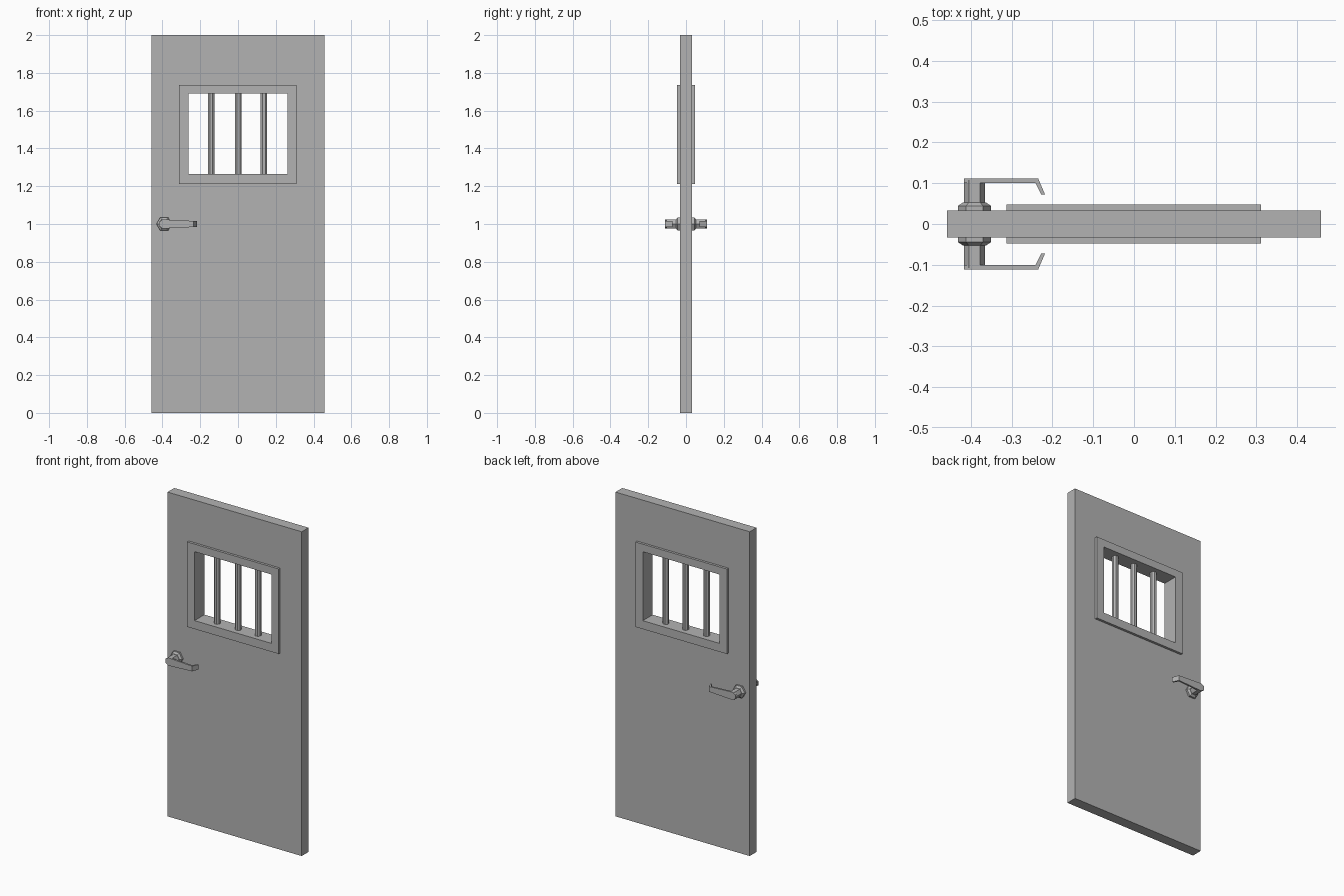
import bpy, bmesh, math
from mathutils import Matrix, Vector

cube = bpy.data.objects.get("Cube")
if cube:
    bpy.data.objects.remove(cube, do_unlink=True)

grey = bpy.data.materials.new("grey metal")
grey.use_nodes = True
colour = (0.45, 0.45, 0.45, 1)
grey.diffuse_color = colour
grey.node_tree.nodes["Principled BSDF"].inputs["Base Color"].default_value = colour


def finish(name, bm):
    bmesh.ops.recalc_face_normals(bm, faces=bm.faces)
    mesh = bpy.data.meshes.new(name)
    bm.to_mesh(mesh)
    bm.free()
    mesh.materials.append(grey)
    obj = bpy.data.objects.new(name, mesh)
    bpy.context.collection.objects.link(obj)
    return obj


def loft(bm, rings):
    """Skin a list of equal-length point rings and cap both ends."""
    loops = [[bm.verts.new(p) for p in ring] for ring in rings]
    n = len(loops[0])
    for a, b in zip(loops, loops[1:]):
        for i in range(n):
            j = (i + 1) % n
            bm.faces.new((a[i], a[j], b[j], b[i]))
    bm.faces.new(loops[0])
    bm.faces.new(loops[-1])


def panel_with_hole(name, x0, x1, z0, z1, depth, hole):
    """Rectangular slab with a rectangular through-opening."""
    hx0, hx1, hz0, hz1 = hole
    bm = bmesh.new()
    rects = [(x0, x1, z0, z1), (hx0, hx1, hz0, hz1)]
    rings = []
    for rect, y in [(rects[0], -depth), (rects[0], depth),
                    (rects[1], depth), (rects[1], -depth)]:
        a, b, c, d = rect
        rings.append([bm.verts.new(p) for p in
                      ((a, y, c), (b, y, c), (b, y, d), (a, y, d))])
    for k in range(4):
        p, q = rings[k], rings[(k + 1) % 4]
        for i in range(4):
            j = (i + 1) % 4
            bm.faces.new((p[i], p[j], q[j], q[i]))
    return finish(name, bm)


# Door leaf and raised window frame
opening = (-0.263, 0.261, 1.265, 1.69)
panel_with_hole("door_leaf", -0.458, 0.458, 0, 2, 0.033, opening)
panel_with_hole("window_frame", -0.313, 0.311, 1.213, 1.737, 0.048, opening)

# Window bars
for i, x in enumerate((-0.141, 0.002, 0.137)):
    bm = bmesh.new()
    bmesh.ops.create_cone(bm, cap_ends=True, segments=8, radius1=0.019,
                          radius2=0.019, depth=0.43,
                          matrix=Matrix.Translation((x, 0, 1.4775))
                          @ Matrix.Rotation(math.pi / 8, 4, "Z"))
    finish(f"window_bar_{i + 1}", bm)


def hexagon(x, z, radius, y):
    return [(x + radius * math.cos(i * math.pi / 3), y,
             z + radius * math.sin(i * math.pi / 3)) for i in range(6)]


# Lever handles on both faces
hx, hz = -0.391, 1.0
for side, label in ((-1, "front"), (1, "back")):
    bm = bmesh.new()
    loft(bm, [hexagon(hx, hz, r, side * y) for r, y in
              ((0.041, 0.03), (0.041, 0.044), (0.028, 0.053))])
    finish(f"{label}_rosette", bm)

    bm = bmesh.new()
    loft(bm, [hexagon(hx, hz, 0.026, side * y) for y in (0.045, 0.108)])
    finish(f"{label}_spindle", bm)

    # Flat lever with its tip bent back towards the door
    bm = bmesh.new()
    rings = []
    for xo, yo, xi, yi, h in ((-0.417, 0.112, -0.417, 0.101, 0.012),
                              (-0.395, 0.112, -0.395, 0.101, 0.024),
                              (-0.235, 0.112, -0.242, 0.101, 0.016),
                              (-0.218, 0.072, -0.227, 0.072, 0.015)):
        rings.append([(xo, side * yo, hz - h), (xo, side * yo, hz + h),
                      (xi, side * yi, hz + h), (xi, side * yi, hz - h)])
    loft(bm, rings)
    finish(f"{label}_lever", bm)
